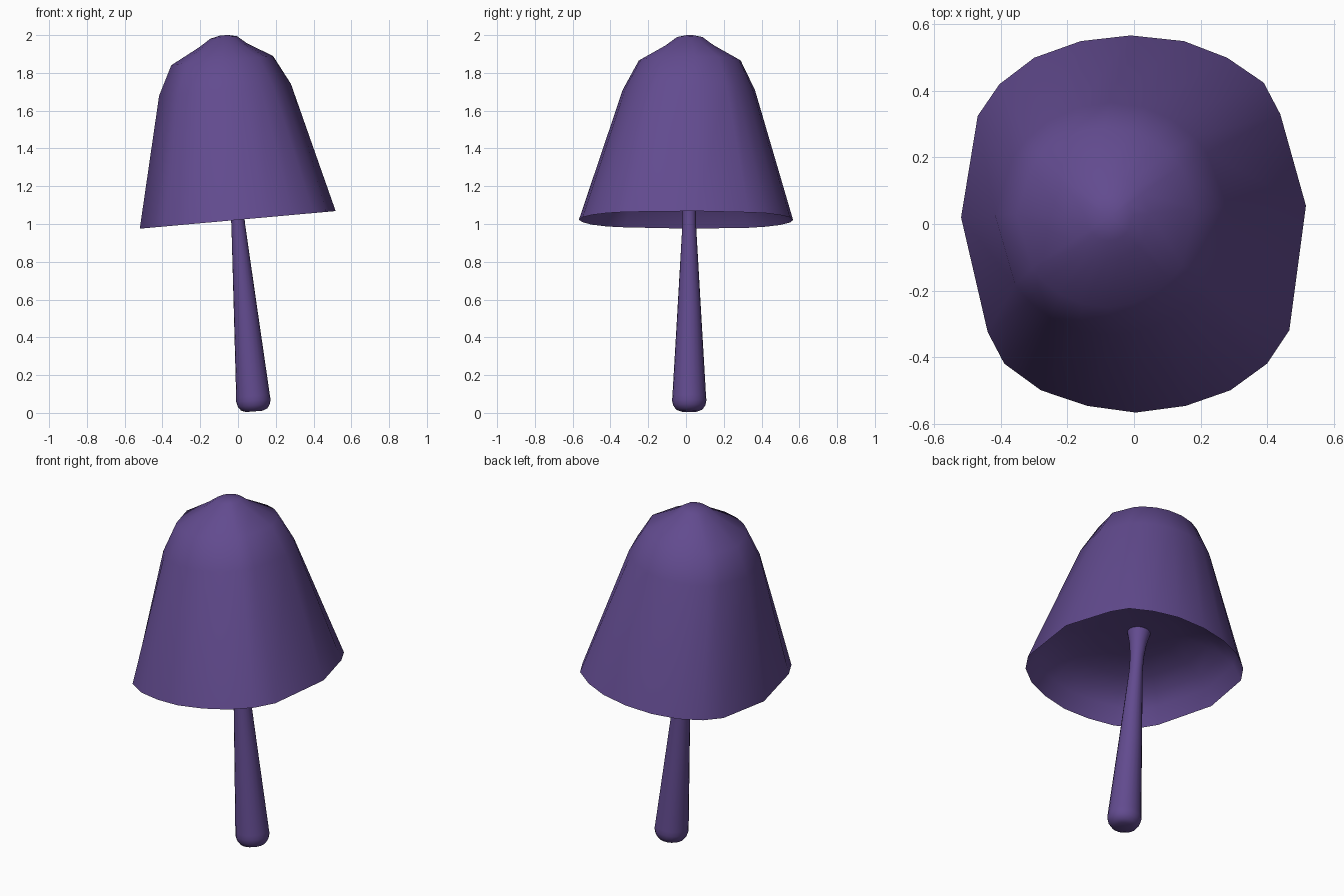
import bpy, bmesh, math

if "Cube" in bpy.data.objects:
    bpy.data.objects.remove(bpy.data.objects["Cube"])

purple = bpy.data.materials.new("purple")
purple.diffuse_color = (0.122, 0.07, 0.275, 1)
purple.use_nodes = True
purple.node_tree.nodes["Principled BSDF"].inputs["Base Color"].default_value = purple.diffuse_color


def loft(name, rings, cap_start, cap_end, sharp=50):
    """Skin a list of equal-length rings, optionally closing the ends."""
    bm = bmesh.new()
    loops = [[bm.verts.new(p) for p in ring] for ring in rings]
    n = len(loops[0])
    for a, b in zip(loops, loops[1:]):
        for i in range(n):
            j = (i + 1) % n
            bm.faces.new((a[i], a[j], b[j], b[i]))
    if cap_start:
        bm.faces.new(loops[0][::-1])
    if cap_end:
        bm.faces.new(loops[-1])
    bmesh.ops.recalc_face_normals(bm, faces=bm.faces[:])
    me = bpy.data.meshes.new(name)
    bm.to_mesh(me)
    bm.free()
    me.materials.append(purple)
    ob = bpy.data.objects.new(name, me)
    bpy.context.collection.objects.link(ob)
    bpy.ops.object.select_all(action='DESELECT')
    ob.select_set(True)
    bpy.context.view_layer.objects.active = ob
    bpy.ops.object.shade_smooth_by_angle(angle=math.radians(sharp))
    return ob


# Irregular rim outline, seen from above
rim = [(0.517, 0.055), (0.44, 0.33), (0.39, 0.425), (0.28, 0.50), (0.15, 0.55),
       (-0.01, 0.567), (-0.16, 0.55), (-0.30, 0.50), (-0.405, 0.42), (-0.47, 0.325),
       (-0.52, 0.02), (-0.44, -0.325), (-0.39, -0.42), (-0.28, -0.50), (-0.14, -0.547),
       (0.005, -0.567), (0.155, -0.547), (0.29, -0.50), (0.40, -0.42), (0.467, -0.32)]
angles = [math.atan2(y / 0.565, x / 0.52) for x, y in rim]
TILT = 0.09


def tilted(cx, cy, cz, pts):
    return [(cx + x, cy + y, cz + TILT * x) for x, y in pts]


def circle(r):
    return [(r * math.cos(a), r * math.sin(a)) for a in angles]


# Cap: hollow underside, rim, then the tilted bell up to the crown
under = [(0.06, 1.24), (0.4, 1.235), (0.65, 1.21), (0.82, 1.165), (0.92, 1.11)]
rings = [tilted(-0.09 * (z - 1.02), 0, z, [(x * s, y * s) for x, y in rim])
         for s, z in under]
rings.append(tilted(0, 0, 1.022, rim))
for cx, cy, z, r in [(-0.068, 0.015, 1.71, 0.35), (-0.083, 0.02, 1.865, 0.27),
                     (-0.08, 0.02, 1.946, 0.127), (-0.075, 0.02, 1.988, 0.07),
                     (-0.075, 0.02, 1.999, 0.02)]:
    rings.append(tilted(cx, cy, z, circle(r)))
loft("cap", rings, True, True)

# Stem: leaning taper with a flat-bottomed foot, flaring where it meets the cap
stem = []
for z, r in [(0.008, 0.045), (0.018, 0.07), (0.04, 0.085), (0.065, 0.091), (0.09, 0.089),
             (0.55, 0.062), (1.0, 0.036), (1.09, 0.037), (1.17, 0.046), (1.24, 0.062)]:
    cx = 0.087 - 0.086 * z
    stem.append([(cx + r * math.cos(t), 0.017 + r * math.sin(t), z + 0.08 * r * math.cos(t))
                 for t in (math.tau * i / 20 for i in range(20))])
loft("stem", stem, True, True)
